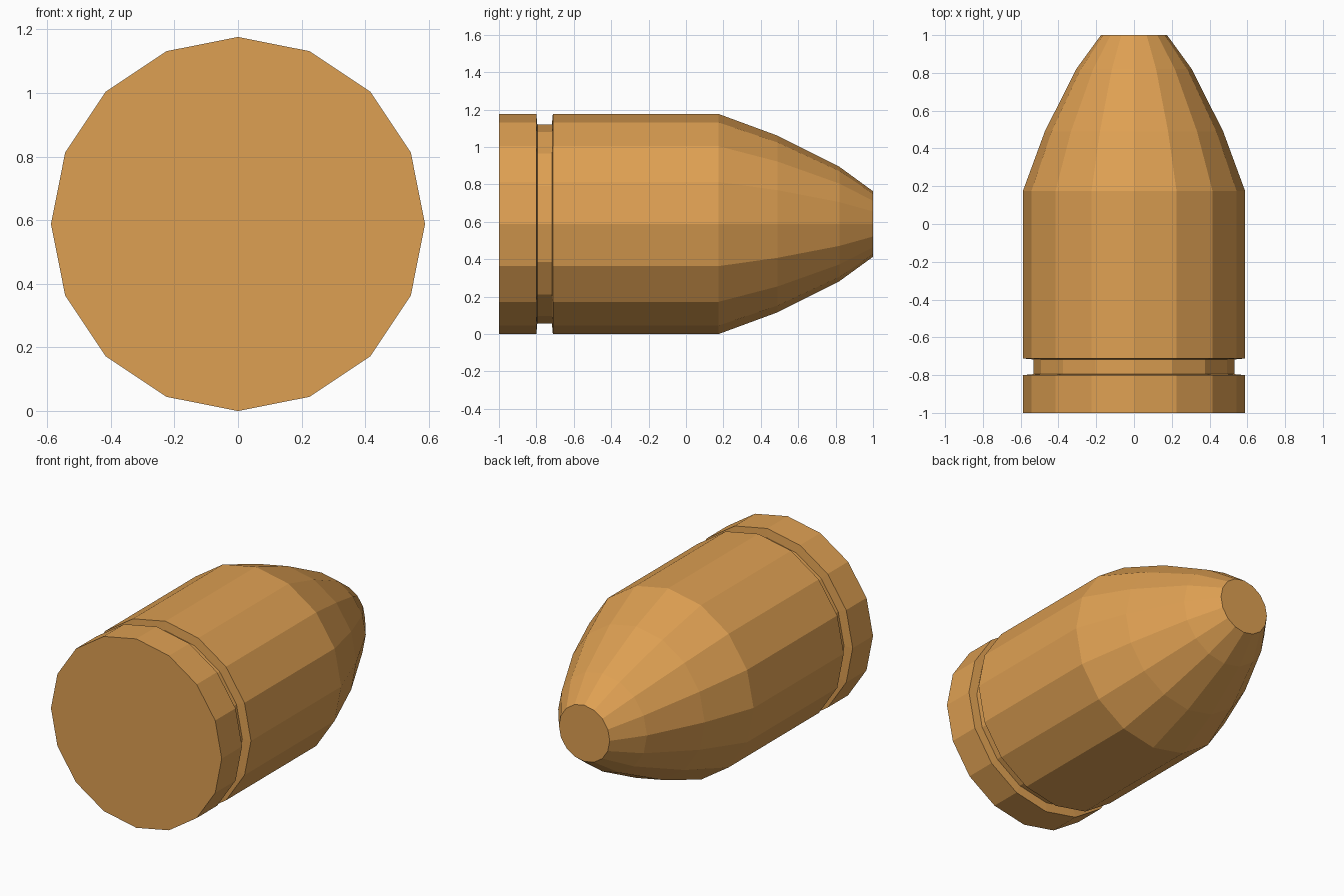
import bpy, bmesh, math

if "Cube" in bpy.data.objects:
    bpy.data.objects.remove(bpy.data.objects["Cube"])

SIDES = 16
R = 0.588

# Lathe profile along y: (position, radius) for base rim, groove, body, nose
profile = [(-1.0, R), (-0.8, R), (-0.795, 0.532), (-0.717, 0.532), (-0.712, R),
           (0.175, R), (0.49, 0.472), (0.82, 0.306), (1.0, 0.175)]

bm = bmesh.new()
rings = []
for y, r in profile:
    rings.append([bm.verts.new((r * math.sin(2 * math.pi * i / SIDES), y,
                                R + r * math.cos(2 * math.pi * i / SIDES)))
                  for i in range(SIDES)])

# Skin between neighbouring rings
for a, b in zip(rings, rings[1:]):
    for i in range(SIDES):
        j = (i + 1) % SIDES
        bm.faces.new((a[i], a[j], b[j], b[i]))

# Flat base and blunt tip
bm.faces.new(rings[0])
bm.faces.new(rings[-1])
bmesh.ops.recalc_face_normals(bm, faces=bm.faces)

mesh = bpy.data.meshes.new("bullet")
bm.to_mesh(mesh)
bm.free()
bullet = bpy.data.objects.new("bullet", mesh)
bpy.context.collection.objects.link(bullet)

# Copper colour
copper = bpy.data.materials.new("copper")
copper.diffuse_color = (0.73, 0.35, 0.085, 1)
copper.use_nodes = True
copper.node_tree.nodes["Principled BSDF"].inputs["Base Color"].default_value = copper.diffuse_color
mesh.materials.append(copper)
